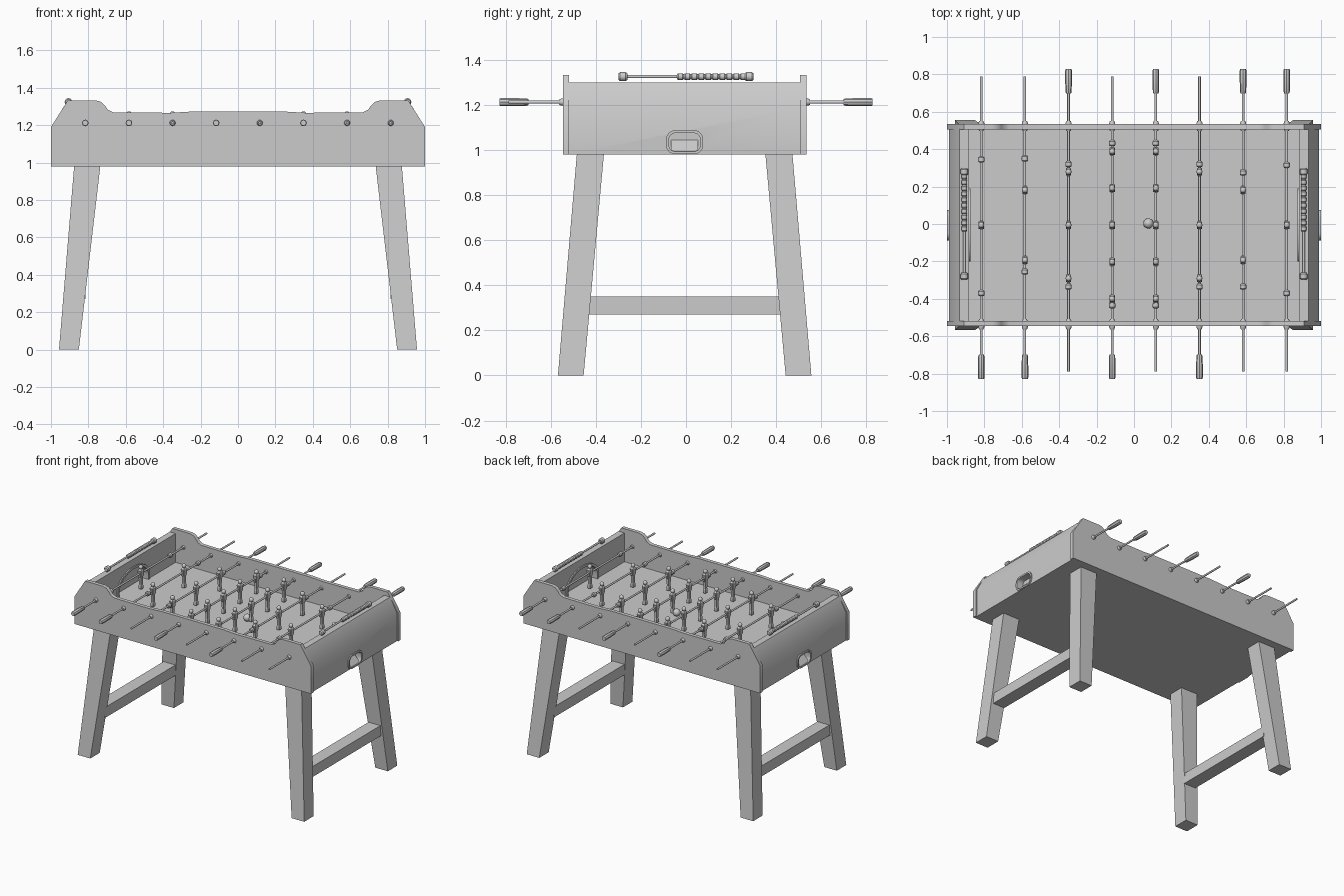
import bpy, bmesh, math
from mathutils import Matrix, Vector

default_cube = bpy.data.objects.get("Cube")
if default_cube:
    bpy.data.objects.remove(default_cube, do_unlink=True)

MID_Y = -0.006
FIELD_Z, BASE_Z, ROD_Z = 1.08, 0.98, 1.212
built = []


def add_object(name, mesh):
    obj = bpy.data.objects.new(name, mesh)
    bpy.context.collection.objects.link(obj)
    built.append(obj)
    return obj


def finish(name, bm):
    bmesh.ops.recalc_face_normals(bm, faces=bm.faces)
    mesh = bpy.data.meshes.new(name)
    bm.to_mesh(mesh)
    bm.free()
    return add_object(name, mesh)


def loft(bm, lower, upper):
    """Closed solid between two matching outlines."""
    a = [bm.verts.new(p) for p in lower]
    b = [bm.verts.new(p) for p in upper]
    bm.faces.new(a)
    bm.faces.new(b)
    for i in range(len(a)):
        j = (i + 1) % len(a)
        bm.faces.new((a[i], a[j], b[j], b[i]))


def prism_y(name, outline, y0, y1):
    bm = bmesh.new()
    loft(bm, [(x, y0, z) for x, z in outline], [(x, y1, z) for x, z in outline])
    return finish(name, bm)


def prism_x(name, outline, x0, x1):
    bm = bmesh.new()
    loft(bm, [(x0, y, z) for y, z in outline], [(x1, y, z) for y, z in outline])
    return finish(name, bm)


def rect(cx, cy, hx, hy, z):
    return [(cx + i * hx, cy + j * hy, z)
            for i, j in ((-1, -1), (1, -1), (1, 1), (-1, 1))]


def box(name, cx, cy, hx, hy, z0, z1):
    bm = bmesh.new()
    loft(bm, rect(cx, cy, hx, hy, z0), rect(cx, cy, hx, hy, z1))
    return finish(name, bm)


def turned_y(bm, x, z, profile, sides=12):
    """Lathe a list of (y, radius) around an axis parallel to y."""
    rings = []
    for y, r in profile:
        angles = [math.tau * k / sides for k in range(sides)]
        rings.append([bm.verts.new((x + r * math.cos(a), y, z + r * math.sin(a)))
                      for a in angles])
    for a, b in zip(rings, rings[1:]):
        for i in range(sides):
            j = (i + 1) % sides
            bm.faces.new((a[i], a[j], b[j], b[i]))
    bm.faces.new(rings[0])
    bm.faces.new(rings[-1])


def bead(y, half, r):
    chamfer = half * 0.4
    return [(y - half, r * 0.7), (y - half + chamfer, r),
            (y + half - chamfer, r), (y + half, r * 0.7)]


def rounded(cz, half_w, half_h, r, steps=5):
    """Rounded rectangle in the y-z plane."""
    pts = []
    for q, (i, j) in enumerate(((1, 1), (-1, 1), (-1, -1), (1, -1))):
        for k in range(steps + 1):
            a = math.pi / 2 * (q + k / steps)
            pts.append((MID_Y + i * (half_w - r) + r * math.cos(a),
                        cz + j * (half_h - r) + r * math.sin(a)))
    return pts


def arch(half_w, height, steps=16):
    """Goal mouth: short posts under a half ellipse."""
    post = FIELD_Z + height * 0.25
    pts = [(MID_Y + half_w, FIELD_Z)]
    for k in range(steps + 1):
        a = math.pi * k / steps
        pts.append((MID_Y + half_w * math.cos(a), post + height * 0.75 * math.sin(a)))
    return pts + [(MID_Y - half_w, FIELD_Z)]


def carve(targets, cutter):
    for obj in targets:
        mod = obj.modifiers.new("opening", 'BOOLEAN')
        mod.operation, mod.solver, mod.object = 'DIFFERENCE', 'EXACT', cutter
        bpy.context.view_layer.objects.active = obj
        bpy.ops.object.modifier_apply(modifier=mod.name)
    built.remove(cutter)
    bpy.data.objects.remove(cutter, do_unlink=True)


# Long side panels with raised shoulders
half = [(1, BASE_Z), (1, 1.19), (0.91, 1.332), (0.76, 1.332), (0.73, 1.324),
        (0.71, 1.303), (0.695, 1.282), (0.665, 1.268), (0.36, 1.266), (0.26, 1.272)]
outline = half + [(-x, z) for x, z in reversed(half)]
for side, name in ((-1, "front_panel"), (1, "back_panel")):
    prism_y(name, outline, MID_Y + side * 0.512, MID_Y + side * 0.54)

# Playing field slab
box("playing_field", 0, MID_Y, 0.89, 0.513, BASE_Z, FIELD_Z)

for s, side in ((1, "left"), (-1, "right")):
    # End panel with sloped top, goal mouth and ball return
    panel = prism_y(side + "_end_panel",
                    [(s * x, z) for x, z in ((0.882, BASE_Z), (0.99, BASE_Z), (0.99, 1.19),
                                             (0.932, 1.3), (0.882, 1.3))],
                    MID_Y - 0.513, MID_Y + 0.513)
    goal = prism_x(side + "_goal_frame", arch(0.195, 0.165), s * 0.874, s * 0.8835)
    carve([panel, goal], prism_x("goal_cutter", arch(0.175, 0.148), s * 0.86, s * 0.92))
    tray = prism_x(side + "_return_frame", rounded(1.034, 0.082, 0.053, 0.04),
                   s * 0.985, s * 0.999)
    carve([panel, tray], prism_x("return_cutter", rounded(1.034, 0.07, 0.041, 0.03),
                                 s * 0.945, s * 1.05))
    prism_y(side + "_return_scoop",
            [(s * x, z) for x, z in ((0.944, 0.993), (0.992, 0.993), (0.944, 1.045))],
            MID_Y - 0.06, MID_Y + 0.06)

    # Splayed legs and their stretcher
    for t, end in ((-1, "front"), (1, "back")):
        bm = bmesh.new()
        loft(bm, rect(s * 0.904, MID_Y + t * 0.505, 0.053, 0.057, 0),
             rect(s * 0.806, MID_Y + t * 0.418, 0.07, 0.06, BASE_Z + 0.002))
        finish(side + "_" + end + "_leg", bm)
    box(side + "_stretcher", s * 0.866, MID_Y, 0.05, 0.435, 0.27, 0.35)

    # Score counter: rod, end holders and sliding beads
    bm = bmesh.new()
    cx, cz = s * 0.907, 1.325
    turned_y(bm, cx, cz, [(-0.28, 0.007), (0.28, 0.007)])
    for y in (-0.28, 0.28):
        turned_y(bm, cx, cz, bead(y, 0.02, 0.02))
    for k in range(10):
        turned_y(bm, cx, cz, bead(-0.025 + k * 0.031, 0.0155, 0.015))
    finish(side + "_score_counter", bm)

# One player figure, shared by every rod
bm = bmesh.new()
sections = [(0, 0.011, 0.013, -0.118), (0, 0.011, 0.013, -0.095),
            (0, 0.008, 0.011, -0.085), (0, 0.009, 0.014, -0.03),
            (0, 0.013, 0.017, -0.015), (0, 0.014, 0.02, 0.022), (0, 0.008, 0.01, 0.034)]
for (_, ax, ay, az), (_, bx, by, bz) in zip(sections, sections[1:]):
    loft(bm, rect(0, 0, ax, ay, az), rect(0, 0, bx, by, bz))
for t in (-1, 1):
    loft(bm, rect(0, t * 0.019, 0.007, 0.005, -0.025), rect(0, t * 0.019, 0.008, 0.005, 0.018))
bmesh.ops.create_uvsphere(bm, u_segments=12, v_segments=8, radius=0.016,
                          matrix=Matrix.Translation(Vector((0, 0, 0.046))))
player = finish("player", bm)
player_mesh = player.data
built.remove(player)
bpy.data.objects.remove(player, do_unlink=True)

# Rods: handle side, player count, player spacing, bumper positions
rods = [(-1, 1, 0, (0.345, -0.37)), (-1, 2, 0.375, (0.35, -0.255)),
        (1, 3, 0.285, (0.32, -0.335)), (-1, 5, 0.197, (0.432, -0.435)),
        (1, 5, 0.197, (0.432, -0.435)), (-1, 3, 0.285, (0.32, -0.335)),
        (1, 2, 0.375, (0.275, -0.335)), (1, 1, 0, (0.315, -0.37))]
for n, (grip, count, gap, bumpers) in enumerate(rods):
    x = (n - 3.5) * 0.2333
    bm = bmesh.new()
    turned_y(bm, x, ROD_Z, [(-0.788, 0.007), (0.788, 0.007)])
    for y in bumpers:
        turned_y(bm, x, ROD_Z, bead(y, 0.016, 0.017))
    finish("rod", bm)
    bm = bmesh.new()
    turned_y(bm, x, ROD_Z, [(grip * y, r) for y, r in (
        (0.698, 0.013), (0.705, 0.016), (0.76, 0.018), (0.82, 0.018), (0.828, 0.015))], 8)
    finish("handle", bm)
    bm = bmesh.new()
    for t in (-1, 1):
        turned_y(bm, x, ROD_Z, bead(MID_Y + t * 0.53, 0.027, 0.016))
    finish("rod_bushings", bm)
    for k in range(count):
        figure = add_object("player", player_mesh)
        figure.location = (x, MID_Y + (k - (count - 1) / 2) * gap, ROD_Z)

# Ball
bm = bmesh.new()
bmesh.ops.create_uvsphere(bm, u_segments=20, v_segments=12, radius=0.027,
                          matrix=Matrix.Translation(Vector((0.077, 0.003, FIELD_Z + 0.027))))
finish("ball", bm)

# Smooth the round parts, keep the edges crisp
bpy.ops.object.select_all(action='DESELECT')
for obj in built:
    obj.select_set(True)
bpy.context.view_layer.objects.active = built[0]
bpy.ops.object.shade_smooth_by_angle(angle=math.radians(35))
